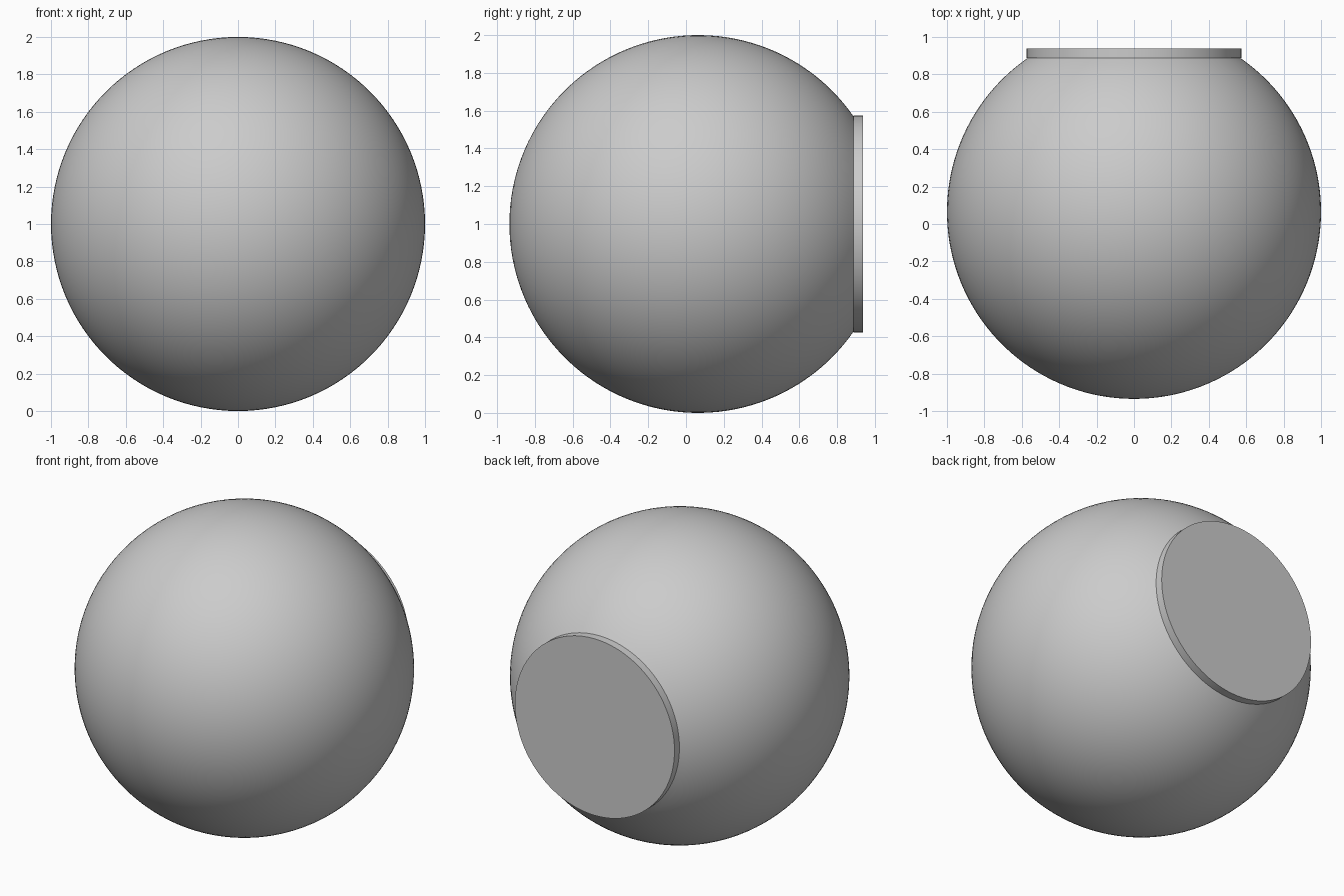
import bpy, math

if "Cube" in bpy.data.objects:
    bpy.data.objects.remove(bpy.data.objects["Cube"])

SEG = 128
CY, R = 0.065, 1.0        # globe centre in y, radius
CUT_Y, BACK_Y = 0.887, 0.938


def lathe(name, profile):
    """Revolve (radius, y) points round the horizontal axis at z = 1."""
    verts, faces, rings = [], [], []
    for r, y in profile:
        if r < 1e-6:
            rings.append([len(verts)] * SEG)
            verts.append((0, y, 1))
        else:
            rings.append(list(range(len(verts), len(verts) + SEG)))
            for i in range(SEG):
                a = 2 * math.pi * i / SEG
                verts.append((r * math.cos(a), y, 1 + r * math.sin(a)))
    for a, b in zip(rings, rings[1:]):
        for i in range(SEG):
            j = (i + 1) % SEG
            faces.append(tuple(dict.fromkeys((a[i], b[i], b[j], a[j]))))
    mesh = bpy.data.meshes.new(name)
    mesh.from_pydata(verts, [], faces)
    mesh.update()
    obj = bpy.data.objects.new(name, mesh)
    bpy.context.collection.objects.link(obj)
    bpy.ops.object.select_all(action='DESELECT')
    obj.select_set(True)
    bpy.context.view_layer.objects.active = obj
    bpy.ops.object.mode_set(mode='EDIT')
    bpy.ops.mesh.select_all(action='SELECT')
    bpy.ops.mesh.normals_make_consistent(inside=False)
    bpy.ops.object.mode_set(mode='OBJECT')
    bpy.ops.object.shade_smooth_by_angle(angle=math.radians(30))
    return obj


# Globe, front pole to the flat cut at the back
end = math.acos(-(CUT_Y - CY) / R)
N = 56
lathe("globe", [(R * math.sin(end * i / N), CY - R * math.cos(end * i / N))
                for i in range(N + 1)])

# Round mounting plate on the back
PLATE_R = 0.574
lathe("back_plate", [(0, CUT_Y), (PLATE_R, CUT_Y), (PLATE_R, BACK_Y), (0, BACK_Y)])
